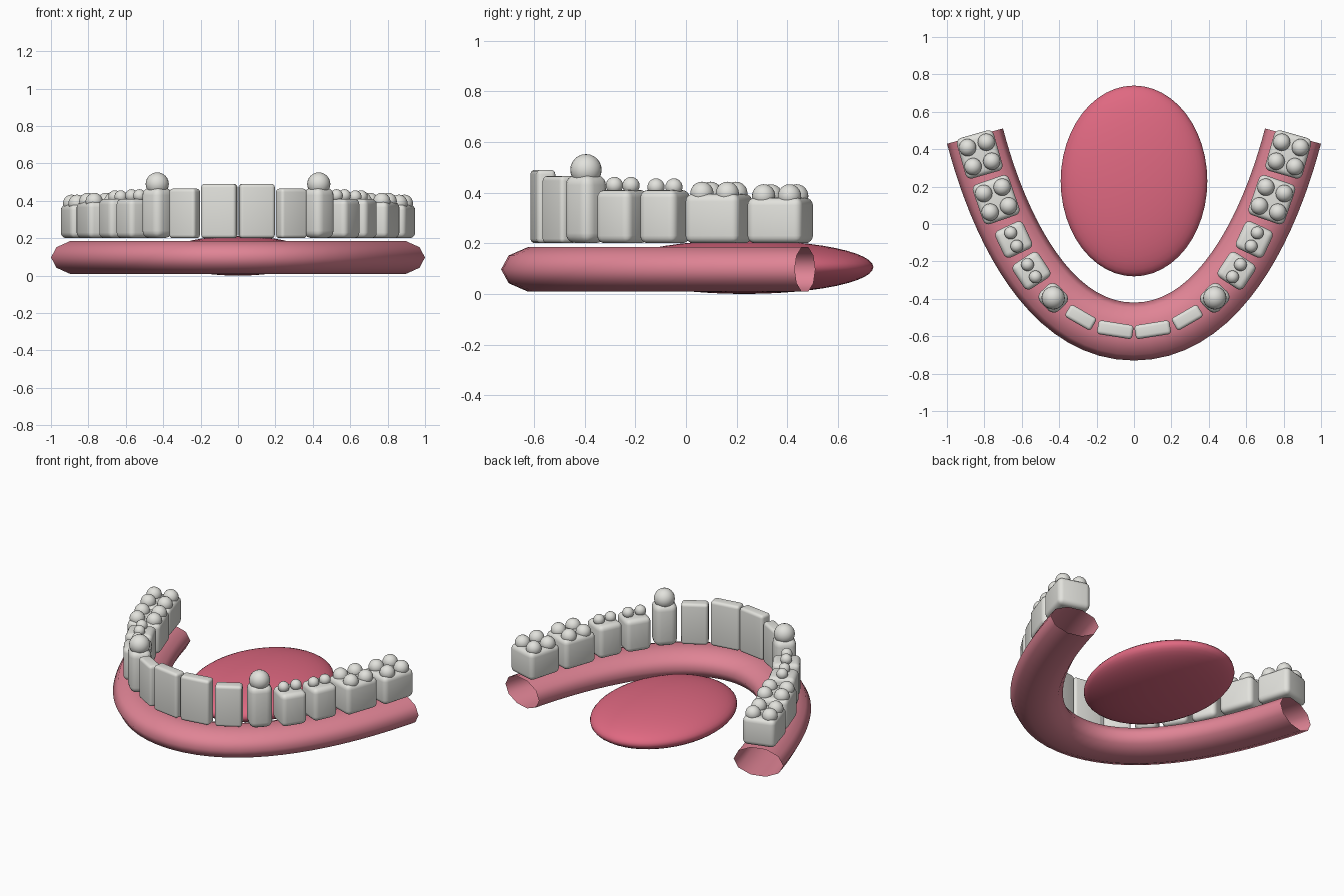
import bpy, bmesh, math
from mathutils import Matrix, Vector
from mathutils.geometry import interpolate_bezier

if "Cube" in bpy.data.objects:
    bpy.data.objects.remove(bpy.data.objects["Cube"])


def material(name, color):
    m = bpy.data.materials.new(name)
    m.use_nodes = True
    m.diffuse_color = color
    m.node_tree.nodes["Principled BSDF"].inputs["Base Color"].default_value = color
    return m


ENAMEL = material("enamel", (0.76, 0.76, 0.72, 1))
GUM = material("gum_pink", (0.74, 0.23, 0.30, 1))
TONGUE = material("tongue_pink", (0.74, 0.14, 0.22, 1))


def finish(name, bm, mat, angle=60):
    bmesh.ops.recalc_face_normals(bm, faces=bm.faces)
    mesh = bpy.data.meshes.new(name)
    bm.to_mesh(mesh)
    bm.free()
    mesh.materials.append(mat)
    obj = bpy.data.objects.new(name, mesh)
    bpy.context.collection.objects.link(obj)
    bpy.ops.object.select_all(action='DESELECT')
    obj.select_set(True)
    bpy.context.view_layer.objects.active = obj
    bpy.ops.object.shade_smooth_by_angle(angle=math.radians(angle))
    return obj


# Gum: open ten-sided flattened tube swept along the arch
SIDES, RADIUS, FLAT = 10, 0.155, 0.6
half = interpolate_bezier(Vector((0, -0.575, 0)), Vector((0.48, -0.575, 0)),
                          Vector((0.74, 0.05, 0)), Vector((0.85, 0.47, 0)), 20)
path = [Vector((-p.x, p.y, 0)) for p in reversed(half[1:])] + list(half)
bm = bmesh.new()
rings = []
for i, p in enumerate(path):
    tangent = (path[min(i + 1, len(path) - 1)] - path[max(i - 1, 0)]).normalized()
    side = Vector((tangent.y, -tangent.x, 0))
    ring = []
    for k in range(SIDES):
        a = math.tau * k / SIDES
        ring.append(bm.verts.new(p + side * RADIUS * math.cos(a)
                                 + Vector((0, 0, 0.097 + RADIUS * FLAT * math.sin(a)))))
    rings.append(ring)
for a, b in zip(rings, rings[1:]):
    for k in range(SIDES):
        n = (k + 1) % SIDES
        bm.faces.new((a[k], a[n], b[n], b[k]))
finish("gum", bm, GUM)

# Tongue: flattened ellipsoid
bm = bmesh.new()
bmesh.ops.create_uvsphere(bm, u_segments=48, v_segments=24, radius=1,
                          matrix=Matrix.Translation((0, 0.23, 0.106))
                          @ Matrix.Diagonal((0.392, 0.51, 0.106, 1)))
finish("tongue", bm, TONGUE)

# Teeth: rounded blocks with ball cusps, mirrored left and right
BASE = 0.2
FOUR = [(u, v) for u in (-0.053, 0.053) for v in (-0.052, 0.052)]
PAIR = [(-0.039, 0), (0.039, 0)]
# name, centre x, y, angle, width, depth, top, bevel, cusps, cusp radius, cusp height
TEETH = [
    ("central_incisor", 0.10, -0.565, 9, 0.19, 0.075, 0.49, 0.018, [], 0, 0),
    ("lateral_incisor", 0.285, -0.50, 30, 0.16, 0.075, 0.465, 0.018, [], 0, 0),
    ("canine", 0.432, -0.395, 46, 0.14, 0.13, 0.47, 0.04, [(0, 0)], 0.062, 0.49),
    ("first_premolar", 0.548, -0.25, 57, 0.16, 0.165, 0.41, 0.03, PAIR, 0.034, 0.428),
    ("second_premolar", 0.643, -0.083, 65, 0.16, 0.165, 0.41, 0.03, PAIR, 0.034, 0.422),
    ("first_molar", 0.737, 0.13, 71, 0.225, 0.205, 0.395, 0.03, FOUR, 0.046, 0.397),
    ("second_molar", 0.825, 0.372, 74, 0.225, 0.205, 0.38, 0.03, FOUR, 0.046, 0.387),
]

for name, x, y, angle, width, depth, top, bevel, cusps, radius, height in TEETH:
    for label, s in (("left", 1), ("right", -1)):
        place = (Matrix.Translation((s * x, y, 0))
                 @ Matrix.Rotation(s * math.radians(angle), 4, 'Z'))
        bm = bmesh.new()
        bmesh.ops.create_cube(bm, size=1,
                              matrix=place @ Matrix.Translation((0, 0, (BASE + top) / 2))
                              @ Matrix.Diagonal((width, depth, top - BASE, 1)))
        bmesh.ops.bevel(bm, geom=bm.edges[:], offset=bevel, segments=4,
                        profile=0.5, affect='EDGES')
        for u, v in cusps:
            bmesh.ops.create_uvsphere(bm, u_segments=24, v_segments=12, radius=radius,
                                      matrix=place @ Matrix.Translation((s * u, v, height)))
        finish(label + "_" + name, bm, ENAMEL)
